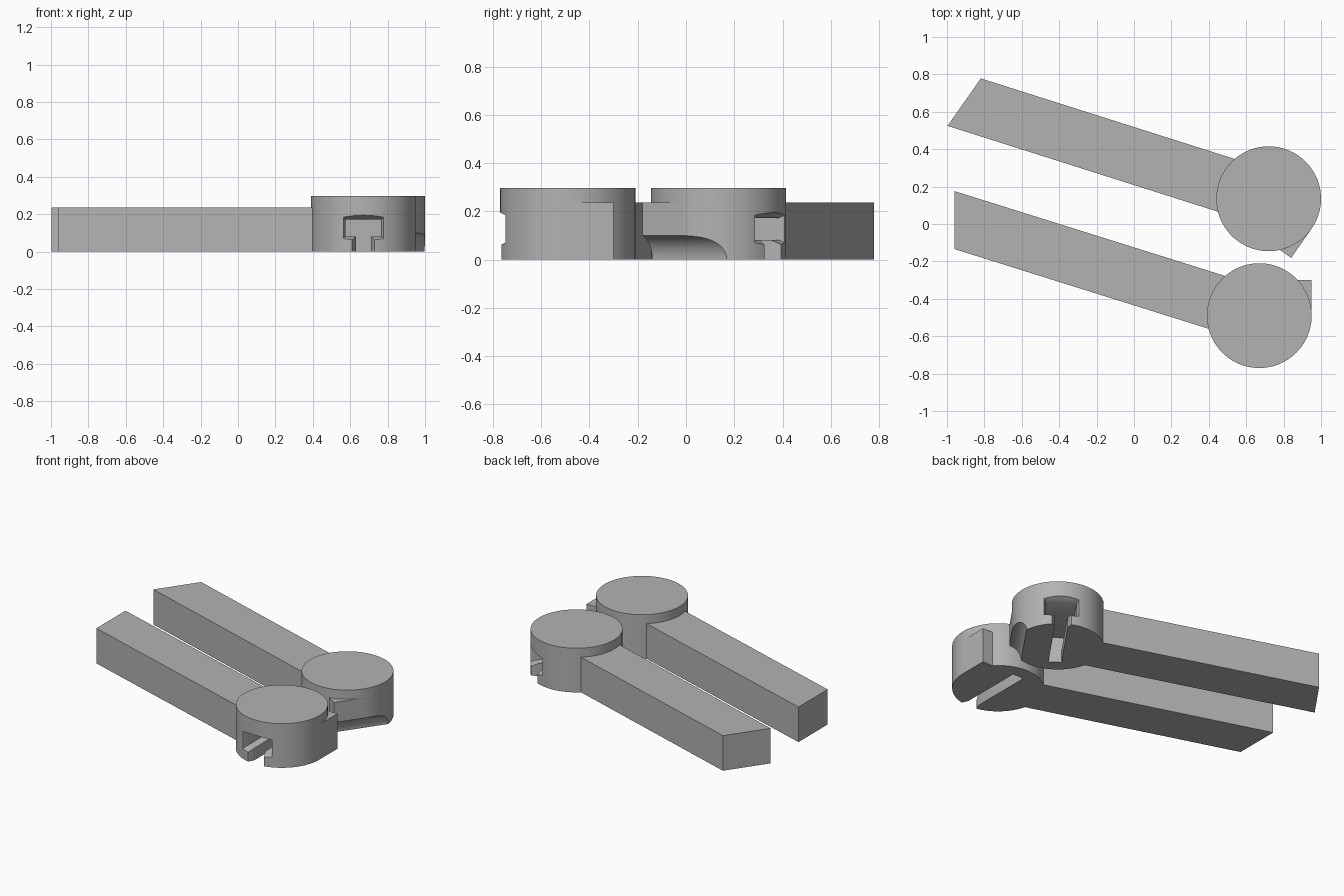
import bpy, bmesh
from math import radians, cos, sin, tau
from mathutils import Matrix

cube = bpy.data.objects.get("Cube")
if cube:
    bpy.data.objects.remove(cube, do_unlink=True)

grey = bpy.data.materials.new("plain grey")
grey.use_nodes = True
GREY = (0.45, 0.45, 0.45, 1)
grey.diffuse_color = GREY
grey.node_tree.nodes["Principled BSDF"].inputs["Base Color"].default_value = GREY

R, DISC_H, ARM_H = 0.28, 0.297, 0.236
SLOPE = -0.3134


def loft(name, rings):
    """Closed solid through rings of equal point count."""
    bm = bmesh.new()
    loops = [[bm.verts.new(p) for p in ring] for ring in rings]
    n = len(loops[0])
    for a, b in zip(loops, loops[1:]):
        for i in range(n):
            j = (i + 1) % n
            bm.faces.new((a[i], a[j], b[j], b[i]))
    bm.faces.new(loops[0])
    bm.faces.new(loops[-1])
    bmesh.ops.recalc_face_normals(bm, faces=bm.faces)
    mesh = bpy.data.meshes.new(name)
    bm.to_mesh(mesh)
    bm.free()
    mesh.materials.append(grey)
    ob = bpy.data.objects.new(name, mesh)
    bpy.context.collection.objects.link(ob)
    return ob


def prism(name, outline, height):
    return loft(name, [[(x, y, z) for x, y in outline] for z in (0, height)])


def circle(r, n, cx=0, cy=0):
    return [(cx + r * cos(tau * i / n), cy + r * sin(tau * i / n)) for i in range(n)]


def combine(body, tool, operation):
    """Apply a boolean, then drop the tool."""
    mod = body.modifiers.new(operation.lower(), 'BOOLEAN')
    mod.operation, mod.object, mod.solver = operation, tool, 'EXACT'
    bpy.context.view_layer.update()
    graph = bpy.context.evaluated_depsgraph_get()
    mesh = bpy.data.meshes.new_from_object(body.evaluated_get(graph))
    body.modifiers.clear()
    body.data = mesh
    bpy.data.objects.remove(tool, do_unlink=True)


def slot_ring(y, flare):
    """T-shaped section, grown outwards by flare."""
    stem, wide = 0.04 + flare, 0.095 + flare
    ledge, top = 0.082 - flare, 0.172 + flare
    half = [(stem, -0.05), (stem, ledge), (wide, ledge), (wide, top)]
    section = half + [(-x, z) for x, z in reversed(half)]
    return [(x, y, z) for x, z in section]


def build_arm(name, scooped):
    body = prism(name, circle(R, 96), DISC_H)
    # Long handle with a slanted end
    handle = [(x, SLOPE * x + s * 0.155)
              for x, s in ((-1.63, 1), (-1.63, -1), (-0.15, -1), (-0.15, 1))]
    combine(body, prism("handle", handle, ARM_H), 'UNION')
    # Corner stop running tangent to the disc
    stop = [(R, 0), (R, 0.19), (0.15, 0.19), (0.15, 0)]
    combine(body, prism("corner_stop", stop, ARM_H), 'UNION')
    # Keyhole slot with a flared mouth
    slot = loft("slot_cutter", [slot_ring(-0.29, 0.0275), slot_ring(-0.235, 0),
                                slot_ring(0.19, 0)])
    combine(body, slot, 'DIFFERENCE')
    # Hollow along the lower edge of the stop
    if scooped:
        rings = [[(x, y, z) for x, z in circle(0.105, 64, R + 0.033)]
                 for y in (-0.4, 0.4)]
        combine(body, loft("scoop_cutter", rings), 'DIFFERENCE')
    return body


front_arm = build_arm("front_arm", False)
front_arm.data.transform(Matrix.Translation((0.67, -0.49, 0)))

# The back arm is the mirrored twin, turned so the handles lie side by side
back_arm = build_arm("back_arm", True)
back_arm.data.transform(Matrix.Translation((0.72, 0.135, 0))
                        @ Matrix.Rotation(radians(-35), 4, 'Z')
                        @ Matrix.Diagonal((1, -1, 1, 1)))
back_arm.data.flip_normals()

for ob in (front_arm, back_arm):
    bpy.ops.object.select_all(action='DESELECT')
    ob.select_set(True)
    bpy.context.view_layer.objects.active = ob
    bpy.ops.object.shade_smooth_by_angle(angle=radians(30))
